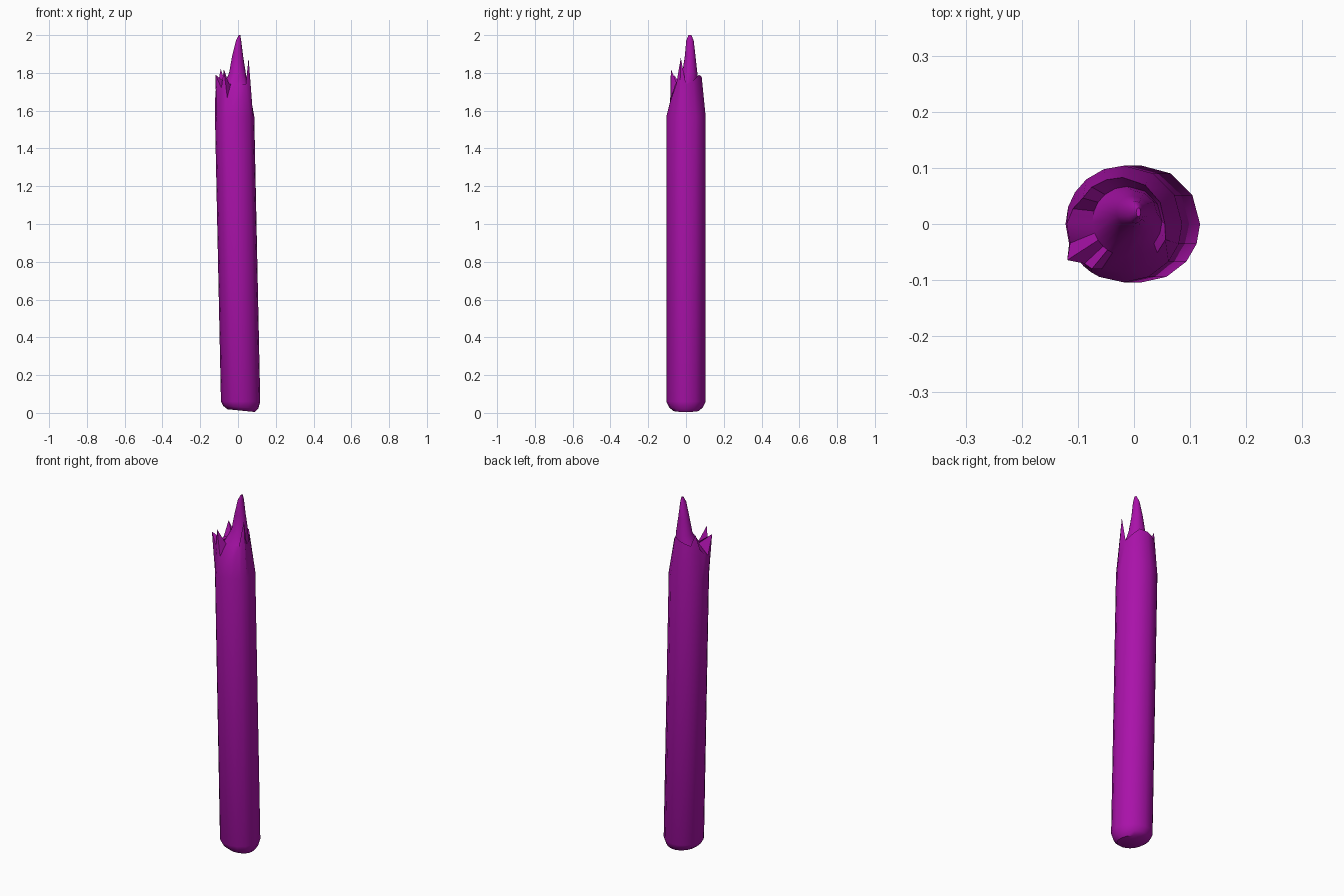
import bpy, bmesh
from math import radians, cos, sin

if "Cube" in bpy.data.objects:
    bpy.data.objects.remove(bpy.data.objects["Cube"])

# Broken rim: angle in degrees, radius, height (tall entries are splinters)
RIM = [(0, .075, 1.74), (30, .077, 1.76), (60, .08, 1.79), (90, .083, 1.78),
       (110, .084, 1.77), (130, .086, 1.76), (147, .085, 1.82), (163, .093, 1.73),
       (180, .1, 1.70), (200, .1, 1.68), (213, .118, 1.79), (226, .098, 1.72),
       (235.5, .097, 1.82), (245, .088, 1.67), (270, .086, 1.64), (295, .088, 1.66),
       (320, .08, 1.74), (340, .081, 1.88)]

bm = bmesh.new()


def ring(cx, cy, rx, ry, z, tilt=0):
    out = []
    for a, _, _ in RIM:
        x, y = rx * cos(radians(a)), ry * sin(radians(a))
        out.append(bm.verts.new((cx + x, cy + y, z + tilt * x)))
    return out


def axis(z):
    return .015 - .021 * z


# Rounded foot and leaning shaft
rings = [ring(.017, 0, .073, .07, .012, -.1),
         ring(axis(.03), 0, .093, .09, .03, -.08),
         ring(axis(.06), 0, .104, .104, .06),
         ring(axis(1.57), 0, .104, .104, 1.57)]

# Splintered rim
rings.append([bm.verts.new((-.02 + r * cos(radians(a)), r * sin(radians(a)), z))
              for a, r, z in RIM])

# Floor inside the break, then the central spike
rings += [ring(-.012, .005, .062, .062, 1.74),
          ring(-.003, .02, .044, .04, 1.80),
          ring(-.002, .022, .029, .028, 1.89),
          ring(.003, .021, .014, .02, 1.97),
          ring(.008, .021, .004, .008, 2.0)]

n = len(RIM)
for lo, hi in zip(rings, rings[1:]):
    for i in range(n):
        j = (i + 1) % n
        bm.faces.new((lo[i], lo[j], hi[j], hi[i]))
bm.faces.new(rings[0][::-1])
bm.faces.new(rings[-1])

mesh = bpy.data.meshes.new("broken_stake")
bm.to_mesh(mesh)
bm.free()
stake = bpy.data.objects.new("broken_stake", mesh)
bpy.context.collection.objects.link(stake)

# Purple material
mat = bpy.data.materials.new("purple")
mat.diffuse_color = (.40, .006, .40, 1)
mat.use_nodes = True
mat.node_tree.nodes["Principled BSDF"].inputs["Base Color"].default_value = mat.diffuse_color
mesh.materials.append(mat)

bpy.context.view_layer.objects.active = stake
stake.select_set(True)
bpy.ops.object.shade_smooth_by_angle(angle=radians(45))
